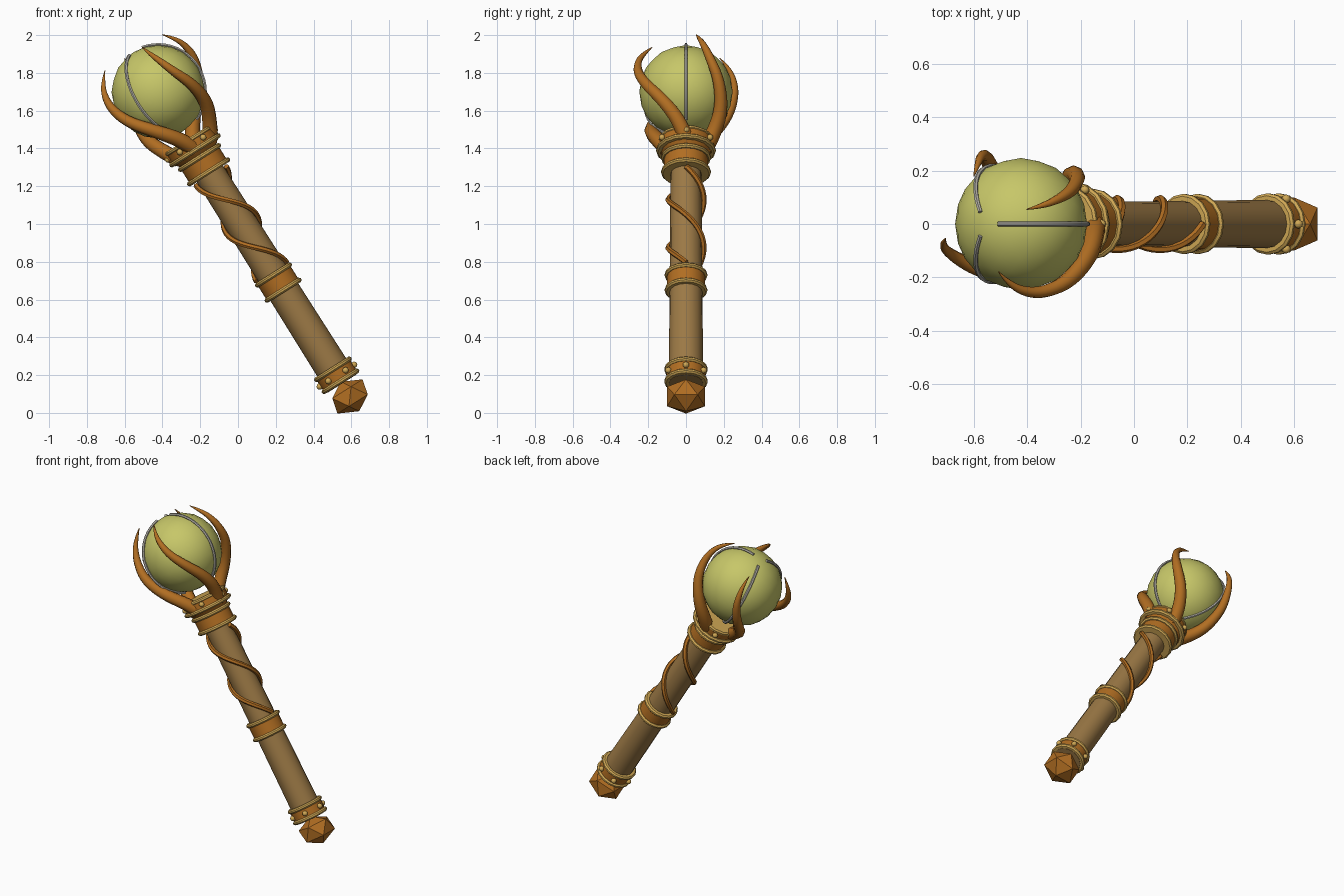
import bpy, bmesh, math
from mathutils import Matrix, Vector

if "Cube" in bpy.data.objects:
    bpy.data.objects.remove(bpy.data.objects["Cube"])

# Everything is built upright along local z, then leaned over by LEAN
LEAN = Matrix.Translation((0.593, 0, 0.087)) @ Matrix.Rotation(-math.radians(32.2), 4, 'Y')
ORB_T, ORB_R = 1.906, 0.247


def material(name, rgb):
    m = bpy.data.materials.new(name)
    m.diffuse_color = (*rgb, 1)
    m.use_nodes = True
    m.node_tree.nodes["Principled BSDF"].inputs["Base Color"].default_value = m.diffuse_color
    return m


WOOD = material("shaft_brown", (0.33, 0.19, 0.06))
BRONZE = material("bronze_orange", (0.44, 0.155, 0.016))
GOLD = material("pale_gold", (0.63, 0.39, 0.09))
GREEN = material("orb_green", (0.57, 0.57, 0.14))
SILVER = material("silver", (0.45, 0.43, 0.38))


def finish(name, mesh, mat, smooth=None):
    mesh.materials.clear()
    mesh.materials.append(mat)
    for p in mesh.polygons:
        p.material_index = 0
    ob = bpy.data.objects.new(name, mesh)
    bpy.context.collection.objects.link(ob)
    ob.matrix_world = LEAN
    if smooth:
        bpy.ops.object.select_all(action='DESELECT')
        ob.select_set(True)
        bpy.context.view_layer.objects.active = ob
        bpy.ops.object.shade_smooth_by_angle(angle=math.radians(smooth))
    return ob


def from_bm(name, bm, mat, smooth=None):
    bmesh.ops.recalc_face_normals(bm, faces=bm.faces)
    mesh = bpy.data.meshes.new(name)
    bm.to_mesh(mesh)
    bm.free()
    return finish(name, mesh, mat, smooth)


def lathe(name, profile, mat, segs=16, smooth=None):
    """Closed solid of revolution from (radius, height) points."""
    bm = bmesh.new()
    rings = [[bm.verts.new((r * math.cos(2 * math.pi * i / segs),
                            r * math.sin(2 * math.pi * i / segs), z))
              for i in range(segs)] for r, z in profile]
    for a, b in zip(rings, rings[1:]):
        for i in range(segs):
            j = (i + 1) % segs
            bm.faces.new((a[i], a[j], b[j], b[i]))
    bm.faces.new(rings[0])
    bm.faces.new(rings[-1])
    return from_bm(name, bm, mat, smooth)


def tube(name, points, radius, mat, radii=None, kind='POLY', res=2):
    """Round tube along a path, with optional taper."""
    cu = bpy.data.curves.new(name, 'CURVE')
    cu.dimensions = '3D'
    cu.bevel_depth = radius
    cu.bevel_resolution = res
    cu.use_fill_caps = True
    sp = cu.splines.new(kind)
    sp.points.add(len(points) - 1)
    for i, p in enumerate(points):
        sp.points[i].co = (*p, 1)
        sp.points[i].radius = radii[i] if radii else 1
    if kind == 'NURBS':
        sp.use_endpoint_u = True
        sp.order_u = 3
        sp.resolution_u = 4
    tmp = bpy.data.objects.new("tmp", cu)
    bpy.context.collection.objects.link(tmp)
    mesh = bpy.data.meshes.new_from_object(tmp.evaluated_get(bpy.context.evaluated_depsgraph_get()))
    bpy.data.objects.remove(tmp)
    return finish(name, mesh, mat, 50)


def polar(r, deg, z):
    a = math.radians(deg)
    return Vector((r * math.cos(a), r * math.sin(a), z))


# Pommel crystal: faceted, squashed icosahedron
bm = bmesh.new()
bmesh.ops.create_icosphere(bm, subdivisions=1, radius=1)
bmesh.ops.scale(bm, vec=(0.117, 0.117, 0.092), verts=bm.verts)
from_bm("pommel_crystal", bm, BRONZE)

# Shaft, slightly tapered
lathe("shaft", [(0.091, 0.08), (0.081, 1.56)], WOOD, 16, 40)

# Bands, each with a gold trim at both ends: (name, start, end, radius, trim radius)
for name, lo, hi, r, tr in [("pommel_band", 0.095, 0.17, 0.104, 0.115),
                            ("grip_band", 0.665, 0.76, 0.101, 0.113),
                            ("neck_band", 1.405, 1.495, 0.117, 0.132),
                            ("claw_collar", 1.54, 1.60, 0.142, 0.158)]:
    lathe(name, [(r, lo), (r, hi)], BRONZE, 16, 40)
    for part, t in (("lower_trim", lo), ("upper_trim", hi)):
        q = tr - (0.012 if name == "claw_collar" and t == hi else 0)
        lathe(f"{name}_{part}", [(q - 0.009, t - 0.013), (q, t - 0.005),
                                 (q, t + 0.005), (q - 0.009, t + 0.013)], GOLD, 16, 40)

# Underside of the collar, flaring out from the neck
lathe("collar_flare", [(0.10, 1.49), (0.142, 1.54)], BRONZE, 16, 40)

# Gold beads around the pommel band and the collar
for name, r, t in (("pommel_bead", 0.108, 0.13), ("collar_bead", 0.147, 1.575)):
    bm = bmesh.new()
    for k in range(6):
        bmesh.ops.create_icosphere(bm, subdivisions=2, radius=0.017,
                                   matrix=Matrix.Translation(polar(r, 60 * k, t)))
    from_bm(name + "s", bm, GOLD, 60)

# Two vines winding one full turn around the shaft
for k in range(2):
    pts = [polar(0.094, 180 * k + 360 * i / 32, 1.38 - 0.60 * i / 32) for i in range(33)]
    tube(f"vine_{k + 1}", pts, 0.015, BRONZE, res=1)

# Orb
bm = bmesh.new()
bmesh.ops.create_icosphere(bm, subdivisions=3, radius=ORB_R,
                           matrix=Matrix.Translation((0, 0, ORB_T)))
from_bm("orb", bm, GREEN, 60)

# Three silver arcs lying on the orb
for k in range(3):
    pts = []
    for i in range(21):
        a = math.radians(12 + 146 * i / 20)
        pts.append(polar(0.25 * math.sin(a), 120 * k, ORB_T + 0.25 * math.cos(a)))
    tube(f"orb_arc_{k + 1}", pts, 0.009, SILVER, res=1)

# Four twisting claws: radius, twist, height from orb centre, thickness
CLAW = [(0.10, 0, -0.36, 0.043), (0.145, -10, -0.29, 0.041), (0.222, -31, -0.18, 0.036),
        (0.278, -51, -0.06, 0.030), (0.288, -64, 0.05, 0.024), (0.268, -70, 0.14, 0.017),
        (0.225, -73, 0.205, 0.010), (0.187, -73, 0.245, 0.002)]
for k in range(4):
    pts = [polar(r, 90 * k + a, ORB_T + z) for r, a, z, w in CLAW]
    tube(f"claw_{k + 1}", pts, 1.0, BRONZE, [w for *_, w in CLAW], 'NURBS')
